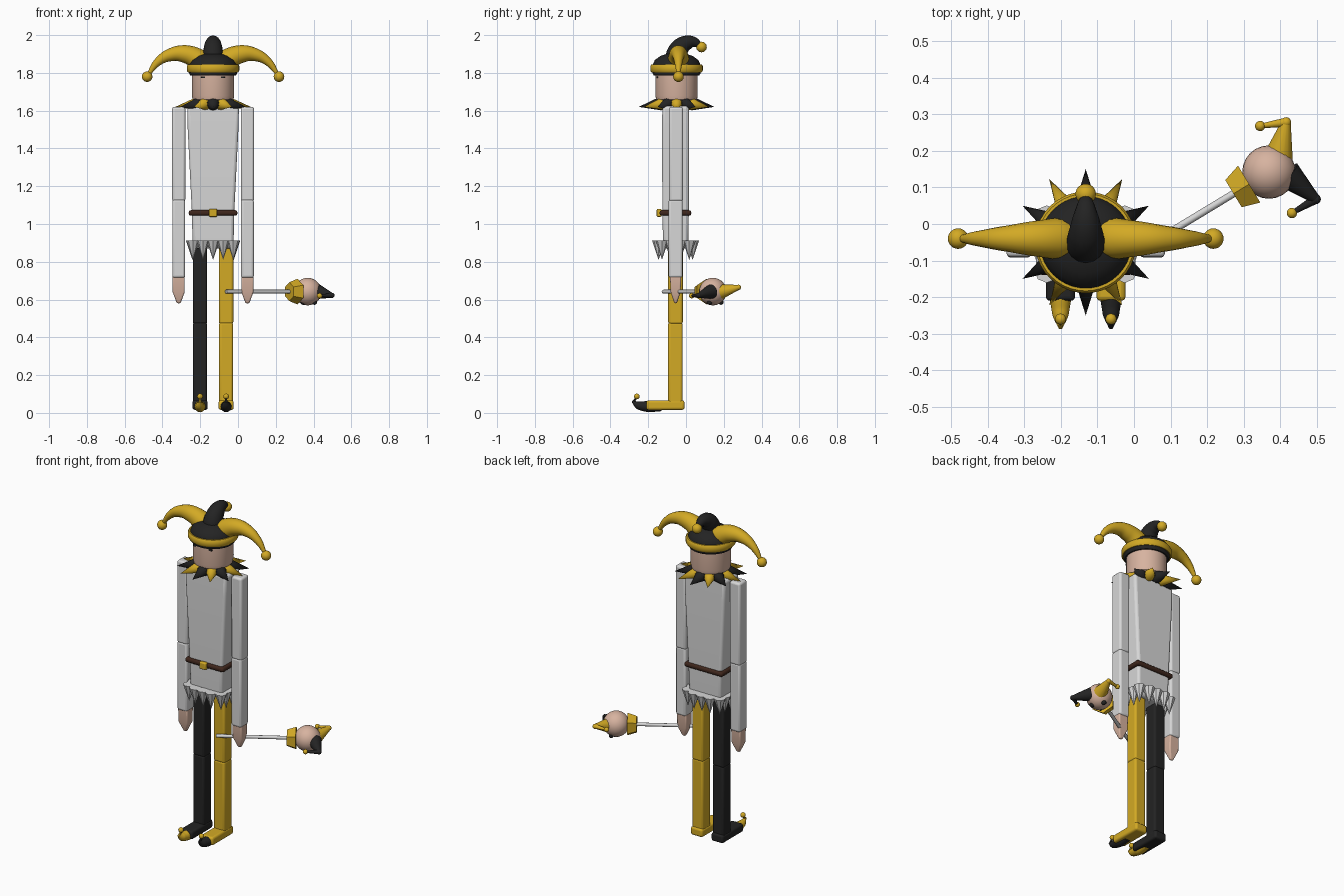
import bpy, bmesh, math
from mathutils import Vector

cube = bpy.data.objects.get("Cube")
if cube:
    bpy.data.objects.remove(cube)


def material(name, rgb):
    m = bpy.data.materials.new(name)
    m.use_nodes = True
    m.diffuse_color = (*rgb, 1)
    m.node_tree.nodes["Principled BSDF"].inputs["Base Color"].default_value = (*rgb, 1)
    return m


GOLD = material("golden yellow", (0.65, 0.4, 0.018))
BLACK = material("soft black", (0.017, 0.017, 0.017))
WHITE = material("tunic white", (0.68, 0.68, 0.68))
SKIN = material("skin", (0.68, 0.45, 0.35))
BROWN = material("belt brown", (0.05, 0.02, 0.012))
CX, CY = -0.132, -0.05          # body axis


def finish(name, bm, mat, smooth=True, bevel=0):
    bmesh.ops.recalc_face_normals(bm, faces=bm.faces)
    me = bpy.data.meshes.new(name)
    bm.to_mesh(me)
    bm.free()
    me.materials.append(mat)
    ob = bpy.data.objects.new(name, me)
    bpy.context.collection.objects.link(ob)
    if bevel:
        mod = ob.modifiers.new("Bevel", "BEVEL")
        mod.width, mod.segments = bevel, 3
    if smooth:
        bpy.ops.object.select_all(action="DESELECT")
        ob.select_set(True)
        bpy.context.view_layer.objects.active = ob
        bpy.ops.object.shade_smooth_by_angle(angle=math.radians(40))
    return ob


def loft(name, mat, rings, bevel=0.012):
    """Rectangular sections (z, centre x, centre y, half x, half y) joined upward."""
    bm = bmesh.new()
    loops = [[bm.verts.new((x + sx * hx, y + sy * hy, z))
              for sx, sy in ((-1, -1), (1, -1), (1, 1), (-1, 1))]
             for z, x, y, hx, hy in rings]
    for a, b in zip(loops, loops[1:]):
        for i in range(4):
            j = (i + 1) % 4
            bm.faces.new((a[i], a[j], b[j], b[i]))
    bm.faces.new(loops[0])
    bm.faces.new(loops[-1])
    return finish(name, bm, mat, True, bevel)


def box(name, mat, lo, hi, bevel=0.012):
    x, y = (lo[0] + hi[0]) / 2, (lo[1] + hi[1]) / 2
    hx, hy = (hi[0] - lo[0]) / 2, (hi[1] - lo[1]) / 2
    return loft(name, mat, [(z, x, y, hx, hy) for z in (lo[2], hi[2])], bevel)


def lathe(name, mat, profile, x=CX, y=CY, steps=40):
    bm = bmesh.new()
    vs = [bm.verts.new((x + r, y, z)) for r, z in profile]
    edges = [bm.edges.new(p) for p in zip(vs, vs[1:])]
    bmesh.ops.spin(bm, geom=vs + edges, cent=(x, y, 0), axis=(0, 0, 1),
                   angle=math.tau, steps=steps)
    bmesh.ops.remove_doubles(bm, verts=bm.verts, dist=1e-4)
    return finish(name, bm, mat)


def ball(name, mat, centre, r):
    bm = bmesh.new()
    bmesh.ops.create_uvsphere(bm, u_segments=24, v_segments=14, radius=r)
    bmesh.ops.translate(bm, vec=centre, verts=bm.verts)
    return finish(name, bm, mat)


def cone(name, mat, a, b, r1, r2=0.0, sides=16, smooth=True, squash=1):
    a, b = Vector(a), Vector(b)
    bm = bmesh.new()
    bmesh.ops.create_cone(bm, cap_ends=True, segments=sides, radius1=r1, radius2=r2,
                          depth=(b - a).length)
    bmesh.ops.remove_doubles(bm, verts=bm.verts, dist=1e-5)
    bmesh.ops.scale(bm, vec=(squash, 1, 1), verts=bm.verts)
    turn = (b - a).to_track_quat("Z", "Y").to_matrix()
    bmesh.ops.rotate(bm, matrix=turn, verts=bm.verts)
    bmesh.ops.translate(bm, vec=(a + b) / 2, verts=bm.verts)
    return finish(name, bm, mat, smooth)


def horn(name, mat, path, radii, kind="BEZIER"):
    """Tapered tube along a path, turned into a mesh."""
    cu = bpy.data.curves.new(name + "_path", "CURVE")
    cu.dimensions, cu.bevel_depth, cu.bevel_resolution = "3D", 1, 6
    cu.use_fill_caps, cu.resolution_u = True, 8
    sp = cu.splines.new("BEZIER")
    sp.bezier_points.add(len(path) - 1)
    for p, co, r in zip(sp.bezier_points, path, radii):
        p.co, p.radius = co, r
        p.handle_left_type = p.handle_right_type = "AUTO" if kind == "BEZIER" else "VECTOR"
    tmp = bpy.data.objects.new(name + "_path", cu)
    bpy.context.collection.objects.link(tmp)
    bpy.context.view_layer.update()
    me = tmp.evaluated_get(bpy.context.evaluated_depsgraph_get()).to_mesh()
    bm = bmesh.new()
    bm.from_mesh(me)
    bpy.data.objects.remove(tmp)
    return finish(name, bm, mat)


# Head and eyes
lathe("head", SKIN, [(0, 1.645), (0.095, 1.65), (0.108, 1.66), (0.112, 1.68),
                     (0.112, 1.8), (0, 1.8)])
for side, dx in (("right", -0.053), ("left", 0.053)):
    box(side + "_eye", BLACK, (CX + dx - 0.01, CY - 0.105, 1.772),
        (CX + dx + 0.01, CY - 0.097, 1.782), 0)

# Hat: cap, band and three horns with bells
lathe("hat_cap", BLACK, [(0, 1.785), (0.12, 1.785), (0.128, 1.8), (0.128, 1.84),
                         (0.115, 1.868), (0.085, 1.89), (0.045, 1.903), (0, 1.907)])
lathe("hat_band", GOLD, [(0.12, 1.805), (0.133, 1.803), (0.139, 1.812), (0.139, 1.836),
                         (0.133, 1.845), (0.12, 1.845)])
arc = [(0.03, 1.83), (0.085, 1.875), (0.15, 1.9), (0.22, 1.897), (0.29, 1.86), (0.347, 1.785)]
for side, s in (("right", -1), ("left", 1)):
    horn(side + "_hat_horn", GOLD, [(CX + s * d, -0.04, z) for d, z in arc],
         (0.055, 0.056, 0.047, 0.035, 0.022, 0.008))
    ball(side + "_hat_bell", GOLD, (CX + s * 0.349, -0.04, 1.78), 0.028)
horn("back_hat_horn", BLACK,
     [(CX, y, z) for y, z in ((-0.055, 1.85), (-0.05, 1.9), (-0.025, 1.94),
                              (0.015, 1.962), (0.05, 1.96), (0.078, 1.937))],
     (0.056, 0.054, 0.048, 0.037, 0.025, 0.01))
ball("back_hat_bell", GOLD, (CX, 0.082, 1.937), 0.028)

# Collar of alternating spikes
lathe("collar_ring", BLACK, [(0, 1.61), (0.11, 1.625), (0.11, 1.645), (0, 1.66)], steps=24)
for i in range(12):
    a = math.radians(30 * i)
    c, s = math.cos(a), math.sin(a)
    cone(f"collar_spike_{i + 1}", BLACK if i % 2 else GOLD,
         (CX + 0.085 * c, CY + 0.085 * s, 1.637), (CX + 0.2 * c, CY + 0.2 * s, 1.62),
         0.036 if i % 2 else 0.034, sides=12)

# Tunic, belt and jagged hem
loft("tunic", WHITE, [(0.87, CX, -0.055, 0.108, 0.066), (1.06, CX, -0.055, 0.112, 0.07),
                      (1.5, CX, -0.055, 0.134, 0.072), (1.625, CX, -0.055, 0.137, 0.07)], 0.015)
box("belt", BROWN, (CX - 0.129, -0.14, 1.044), (CX + 0.129, 0.028, 1.073))
box("belt_buckle", GOLD, (CX - 0.022, -0.155, 1.038), (CX + 0.022, -0.13, 1.08), 0.006)
hem = [(dx, dy) for dx in (-0.11, -0.055, 0, 0.055, 0.11) for dy in (-0.09, 0.09)]
hem += [(dx, dy) for dx in (-0.113, 0.113) for dy in (-0.032, 0.032)]
for i, (dx, dy) in enumerate(hem):
    x, y = CX + dx * 0.97, -0.055 + dy * (0.8 if abs(dx) > 0.1 else 1)
    cone(f"hem_point_{i + 1}", WHITE, (x, y, 0.912), (x, y, 0.81), 0.034, sides=8, smooth=False)

# Arms with hands; legs with curled shoes
for side, s, leg, toe in (("right", -1, BLACK, GOLD), ("left", 1, GOLD, BLACK)):
    ax, lx = CX + s * 0.182, CX + s * 0.069
    box(side + "_upper_arm", WHITE, (ax - 0.035, -0.09, 1.12), (ax + 0.035, -0.016, 1.62))
    box(side + "_lower_arm", WHITE, (ax - 0.034, -0.092, 0.715), (ax + 0.034, -0.018, 1.13))
    loft(side + "_hand", SKIN, [(0.58, ax, -0.055, 0.01, 0.007), (0.64, ax, -0.055, 0.032, 0.026),
                                (0.725, ax, -0.055, 0.032, 0.03)], 0.008)
    box(side + "_thigh", leg, (lx - 0.038, -0.094, 0.47), (lx + 0.038, -0.017, 0.9))
    box(side + "_shin", leg, (lx - 0.037, -0.095, 0.03), (lx + 0.037, -0.018, 0.48))
    box(side + "_shoe", leg, (lx - 0.04, -0.21, 0.016), (lx + 0.04, -0.008, 0.066))
    horn(side + "_shoe_toe", toe, [(lx, -0.13, 0.034), (lx, -0.2, 0.034), (lx, -0.25, 0.04),
                                   (lx, -0.285, 0.062)], (0.025, 0.03, 0.022, 0.005))
    cone(side + "_toe_stem", toe, (lx, -0.28, 0.055), (lx, -0.26, 0.085), 0.008, 0.004, 8)
    ball(side + "_toe_bell", GOLD, (lx, -0.26, 0.087), 0.015)

# Sceptre held in the left hand, its small head looking down
Z = 0.642
cone("sceptre_rod", WHITE, (-0.063, -0.12, Z), (0.33, 0.118, Z), 0.01, 0.01, 12)
cone("sceptre_collar", GOLD, (0.272, 0.083, Z), (0.315, 0.109, Z), 0.05, 0.068, 6, False)
ball("sceptre_head", SKIN, (0.369, 0.142, Z), 0.073)
for name, mat, path in (
        ("gold", GOLD, ((0.395, 0.185, Z), (0.416, 0.278, 0.665), (0.345, 0.268, 0.66))),
        ("black", BLACK, ((0.42, 0.135, Z), (0.497, 0.068, 0.622), (0.432, 0.03, 0.62)))):
    base, bend, tip = path
    cone(f"sceptre_{name}_horn", mat, base, bend, 0.04, 0.013)
    ball(f"sceptre_{name}_bend", mat, bend, 0.014)
    cone(f"sceptre_{name}_horn_tip", mat, bend, tip, 0.013, 0.006)
    ball(f"sceptre_{name}_bell", GOLD, tip, 0.014)
for name, x, y in (("right_eye", 0.372, 0.185), ("left_eye", 0.405, 0.125), ("mouth", 0.345, 0.125)):
    ball("sceptre_" + name, BLACK, (x, y, 0.586), 0.014)
